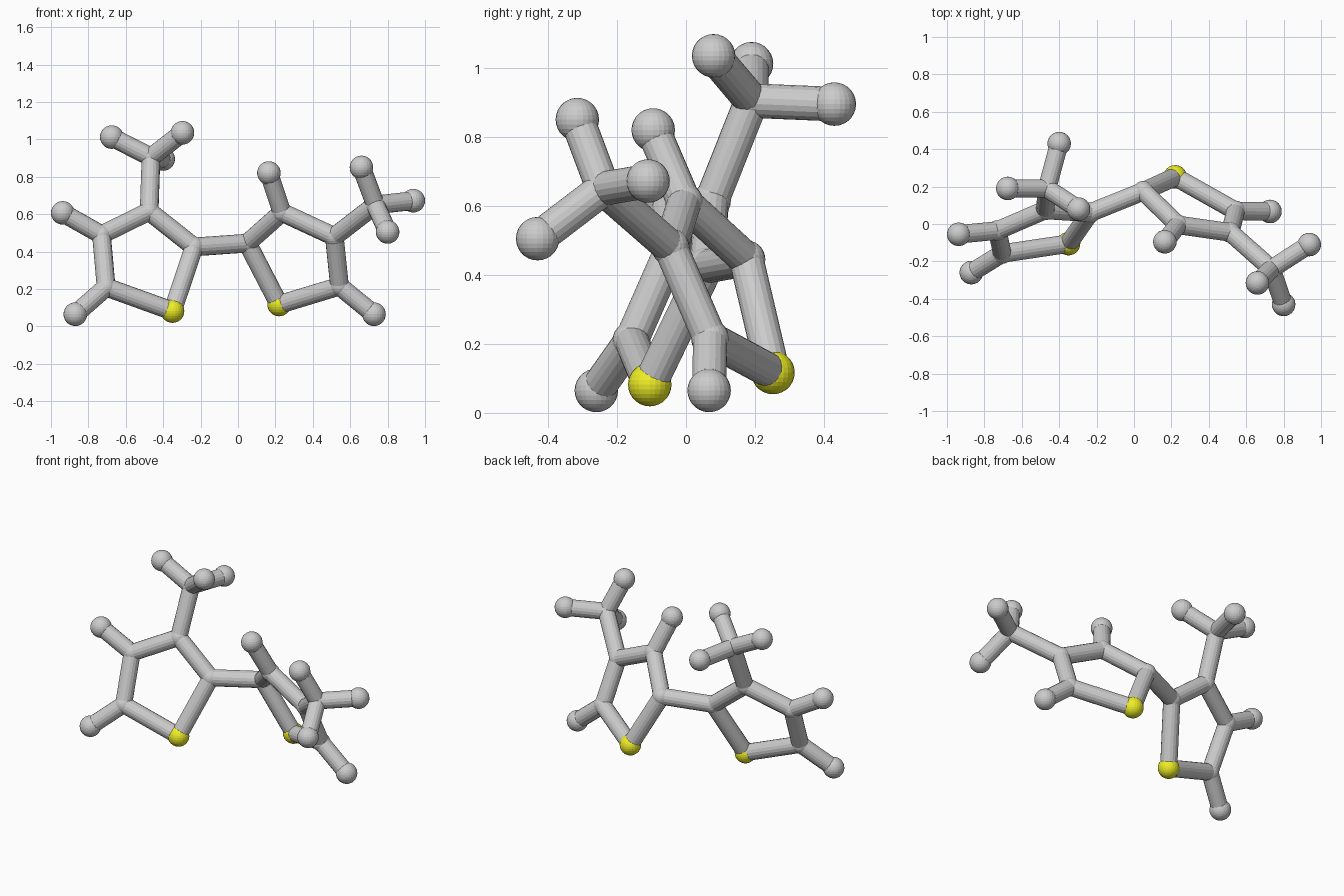
import bpy
from mathutils import Vector

if "Cube" in bpy.data.objects:
    bpy.data.objects.remove(bpy.data.objects["Cube"])

# Atom centres: left ring unit and right ring unit
atoms = {
    "left_sulphur": (-0.35, -0.105, 0.082),
    "left_carbon_a": (-0.235, 0.06, 0.425),
    "left_carbon_b": (-0.475, 0.075, 0.615),
    "left_carbon_c": (-0.73, -0.035, 0.49),
    "left_carbon_d": (-0.705, -0.158, 0.21),
    "left_hydrogen_c": (-0.937, -0.055, 0.607),
    "left_hydrogen_d": (-0.87, -0.26, 0.065),
    "left_methyl": (-0.465, 0.19, 0.905),
    "left_methyl_hydrogen_1": (-0.675, 0.19, 1.012),
    "left_methyl_hydrogen_2": (-0.297, 0.08, 1.035),
    "left_methyl_hydrogen_3": (-0.40, 0.43, 0.895),
    "right_sulphur": (0.22, 0.252, 0.117),
    "right_carbon_a": (0.05, 0.175, 0.445),
    "right_carbon_b": (0.235, -0.005, 0.61),
    "right_carbon_c": (0.515, -0.045, 0.48),
    "right_carbon_d": (0.543, 0.07, 0.215),
    "right_hydrogen_b": (0.165, -0.095, 0.82),
    "right_hydrogen_d": (0.727, 0.067, 0.065),
    "right_methyl": (0.735, -0.24, 0.65),
    "right_methyl_hydrogen_1": (0.66, -0.315, 0.85),
    "right_methyl_hydrogen_2": (0.937, -0.11, 0.672),
    "right_methyl_hydrogen_3": (0.80, -0.43, 0.505),
}
BOND_R = 0.05

yellow = bpy.data.materials.new("yellow")
yellow.diffuse_color = (0.85, 0.85, 0.02, 1)
yellow.use_nodes = True
yellow.node_tree.nodes["Principled BSDF"].inputs["Base Color"].default_value = yellow.diffuse_color


def atom(name, pos):
    r = 0.063 if "hydrogen" in name or "sulphur" in name else 0.055
    bpy.ops.mesh.primitive_uv_sphere_add(segments=24, ring_count=14, radius=r, location=pos)
    ob = bpy.context.object
    ob.name = name
    if "sulphur" in name:
        ob.data.materials.append(yellow)


def bond(a, b):
    p, q = Vector(atoms[a]), Vector(atoms[b])
    d = q - p
    bpy.ops.mesh.primitive_cylinder_add(vertices=18, radius=BOND_R, depth=d.length, location=(p + q) / 2)
    ob = bpy.context.object
    ob.rotation_euler = d.to_track_quat("Z", "Y").to_euler()
    ob.name = f"bond_{a}_{b}"


# Atoms
for name, pos in atoms.items():
    atom(name, pos)

# Five-sided rings and methyl groups
for side, holder, hs in (("left", "b", "cd"), ("right", "c", "bd")):
    ring = [f"{side}_sulphur"] + [f"{side}_carbon_{k}" for k in "abcd"]
    for i in range(5):
        bond(ring[i], ring[(i + 1) % 5])
    for k in hs:
        bond(f"{side}_carbon_{k}", f"{side}_hydrogen_{k}")
    bond(f"{side}_carbon_{holder}", f"{side}_methyl")
    for i in (1, 2, 3):
        bond(f"{side}_methyl", f"{side}_methyl_hydrogen_{i}")

# Bond joining both rings
bond("left_carbon_a", "right_carbon_a")
